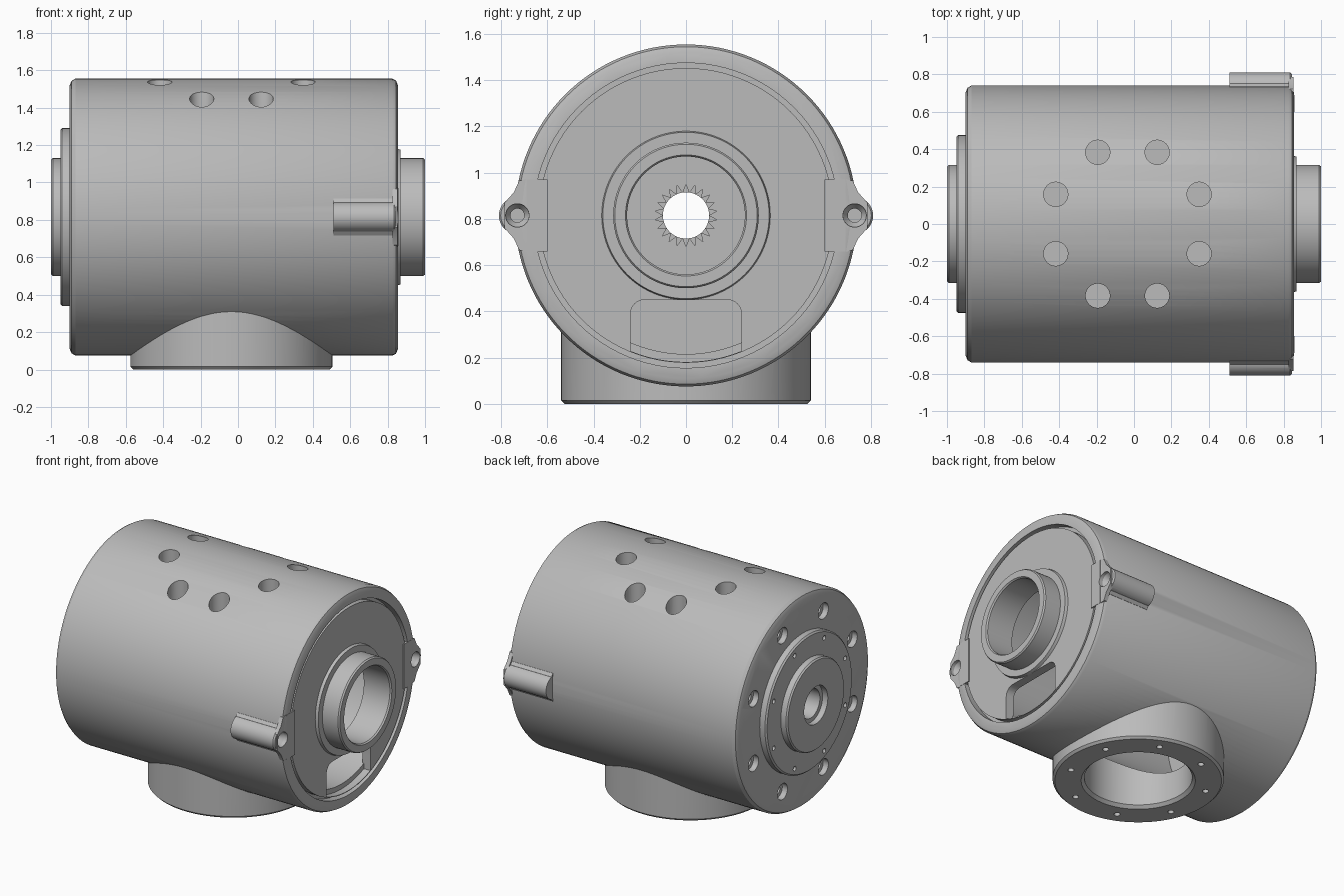
import bpy, bmesh
from math import sin, cos, pi, radians, sqrt
from mathutils import Matrix, Vector

cube = bpy.data.objects.get("Cube")
if cube:
    bpy.data.objects.remove(cube, do_unlink=True)

AXIS = 0.815          # height of the housing axis
NECK_X = -0.035       # centre of the lower neck and the top holes

metal = bpy.data.materials.new("machined grey")
metal.use_nodes = True
GREY = (0.5, 0.5, 0.5, 1)
metal.diffuse_color = GREY
metal.node_tree.nodes["Principled BSDF"].inputs["Base Color"].default_value = GREY


def make(name, bm):
    bmesh.ops.recalc_face_normals(bm, faces=bm.faces)
    mesh = bpy.data.meshes.new(name)
    bm.to_mesh(mesh)
    bm.free()
    mesh.materials.append(metal)
    obj = bpy.data.objects.new(name, mesh)
    bpy.context.collection.objects.link(obj)
    return obj


def lathe(name, profile, axis="x", at=(0, 0, AXIS), n=96, hollow=False):
    """Revolve (along, radius) points; hollow closes the profile on itself."""
    bm = bmesh.new()
    rings = []
    for h, r in profile:
        ring = []
        for i in range(n):
            a, b = r * cos(2 * pi * i / n), r * sin(2 * pi * i / n)
            p = (h, a, b) if axis == "x" else (a, b, h)
            ring.append(bm.verts.new(Vector(p) + Vector(at)))
        rings.append(ring)
    pairs = list(zip(rings, rings[1:]))
    if hollow:
        pairs.append((rings[-1], rings[0]))
    else:
        bm.faces.new(rings[0])
        bm.faces.new(rings[-1])
    for p, q in pairs:
        for i in range(n):
            j = (i + 1) % n
            bm.faces.new((p[i], p[j], q[j], q[i]))
    return make(name, bm)


def prism(name, outline, x0, x1):
    """Extrude a (y, z) outline along x."""
    bm = bmesh.new()
    face = bm.faces.new([bm.verts.new((x0, y, z)) for y, z in outline])
    out = bmesh.ops.extrude_face_region(bm, geom=[face])
    moved = [v for v in out["geom"] if isinstance(v, bmesh.types.BMVert)]
    bmesh.ops.translate(bm, verts=moved, vec=(x1 - x0, 0, 0))
    return make(name, bm)


def combine(target, tools, operation="DIFFERENCE"):
    bpy.context.view_layer.objects.active = target
    for tool in tools:
        tool.hide_render = True
        mod = target.modifiers.new("cut", "BOOLEAN")
        mod.operation, mod.solver, mod.object = operation, "EXACT", tool
        bpy.ops.object.modifier_apply(modifier=mod.name)
        bpy.data.objects.remove(tool, do_unlink=True)


def eighths(radius):
    for k in range(8):
        a = radians(22.5 + 45 * k)
        yield radius * cos(a), radius * sin(a)


# Main housing: rounded drum with a round neck underneath
housing = lathe("housing", [(-0.9, 0.705), (-0.89, 0.728), (-0.87, 0.74), (0.825, 0.74),
                            (0.845, 0.73), (0.855, 0.705)], n=128)
combine(housing, [lathe("neck", [(0, 0.525), (0.015, 0.54), (0.5, 0.54)], "z",
                        (NECK_X, 0, 0), 128)], "UNION")

# Hollow interior, cover recess, shaft bore and neck opening
cuts = [lathe("cavity", [(-0.78, 0.6), (0.8, 0.6), (0.801, 0.66), (1, 0.66)]),
        lathe("shaft_bore", [(-1, 0.1), (-0.7, 0.1)]),
        lathe("neck_bore", [(-0.1, 0.36), (0, 0.36), (0.02, 0.34), (0.5, 0.34)], "z",
              (NECK_X, 0, 0))]

# Splined mouth of the shaft bore on the inner wall
teeth = 22
spline = []
for i in range(teeth * 2):
    r, a = (0.098, 0.135)[i % 2], pi * i / teeth
    spline.append((r * cos(a), AXIS + r * sin(a)))
cuts.append(prism("spline_cut", spline, -0.82, -0.7))

# Screw holes under the neck and counterbored holes in the closed end
for a, b in eighths(0.445):
    cuts.append(lathe("neck_screw", [(-0.1, 0.02), (0.07, 0.02)], "z", (NECK_X + a, b, 0), 16))
for a, b in eighths(0.587):
    cuts.append(lathe("end_screw", [(-1, 0.055), (-0.86, 0.055), (-0.859, 0.03), (-0.8, 0.03)],
                      "x", (0, a, AXIS + b), 32))
combine(housing, cuts)

# Blind holes drilled down into the top of the drum
for a, b in eighths(0.415):
    floor = AXIS + sqrt(0.74 ** 2 - b * b) - 0.1
    combine(housing, [lathe("top_hole", [(floor, 0.065), (2, 0.065)], "z", (NECK_X + a, b, 0), 32)])

# Stepped flange and hub on the closed end
flange = lathe("end_flange", [(-0.89, 0.13), (-0.89, 0.475), (-0.94, 0.475), (-0.95, 0.465),
                              (-0.95, 0.315), (-0.99, 0.315), (-1, 0.307), (-1, 0.13),
                              (-0.96, 0.13), (-0.96, 0.1), (-0.89, 0.1)], hollow=True)
combine(flange, [lathe("flange_screw", [(-1.1, 0.016), (-0.91, 0.016)], "x", (0, a, AXIS + b), 16)
                 for a, b in eighths(0.425)])

# Open-end cover with its raised ring and tube
cover = lathe("end_cover", [(0.79, 0.255), (0.79, 0.638), (0.85, 0.638), (0.85, 0.365),
                            (0.87, 0.36), (0.87, 0.315), (0.99, 0.315), (1, 0.308),
                            (1, 0.262), (0.99, 0.255)], hollow=True)

# Cable notch in the cover: rounded top corners, open to the drum interior
notch = [(-0.24, 0.1), (0.24, 0.1)]
for side, start in ((1, 0), (-1, 90)):
    for k in range(7):
        t = radians(start + 15 * k)
        notch.append((side * 0.18 + 0.06 * cos(t), 0.39 + 0.06 * sin(t)))
window = prism("cable_notch", notch, 0.7, 0.95)
combine(window, [lathe("notch_limit", [(0.6, 0.634), (1, 0.634)])], "INTERSECT")
combine(cover, [window])

# Side screw lugs with a fillet against the drum, and cover tabs reaching them
for side, label in ((1, "left"), (-1, "right")):
    def shape(points):
        half = [(side * y, AXIS + z) for y, z in points]
        return half + [(y, 2 * AXIS - z) for y, z in reversed(half)]

    lug = lathe(label + "_lug", [(0.51, 0.08), (0.835, 0.08), (0.845, 0.072)],
                "x", (0, side * 0.73, AXIS), 48)
    combine(lug, [prism("web", shape([(0.69, 0.1), (0.735, 0.098), (0.75, 0.078)]), 0.51, 0.84),
                  prism("flare", shape([(0.68, 0.16), (0.722, 0.15), (0.745, 0.1), (0.785, 0.055)]),
                        0.825, 0.853)], "UNION")
    screw = [(0.65, 0.03), (0.8, 0.03), (0.83, 0.05), (1, 0.055)]
    tab = prism(label + "_cover_tab", shape([(0.6, 0.155), (0.69, 0.155)]), 0.79, 0.857)
    for part in (lug, tab, housing):
        combine(part, [lathe("lug_screw", screw, "x", (0, side * 0.73, AXIS), 32)])

# Smooth the round walls while keeping machined edges crisp
bpy.ops.object.select_all(action="DESELECT")
for obj in bpy.context.scene.objects:
    if obj.type == "MESH" and metal.name in obj.data.materials:
        obj.select_set(True)
        bpy.context.view_layer.objects.active = obj
bpy.ops.object.shade_smooth_by_angle(angle=radians(30))
